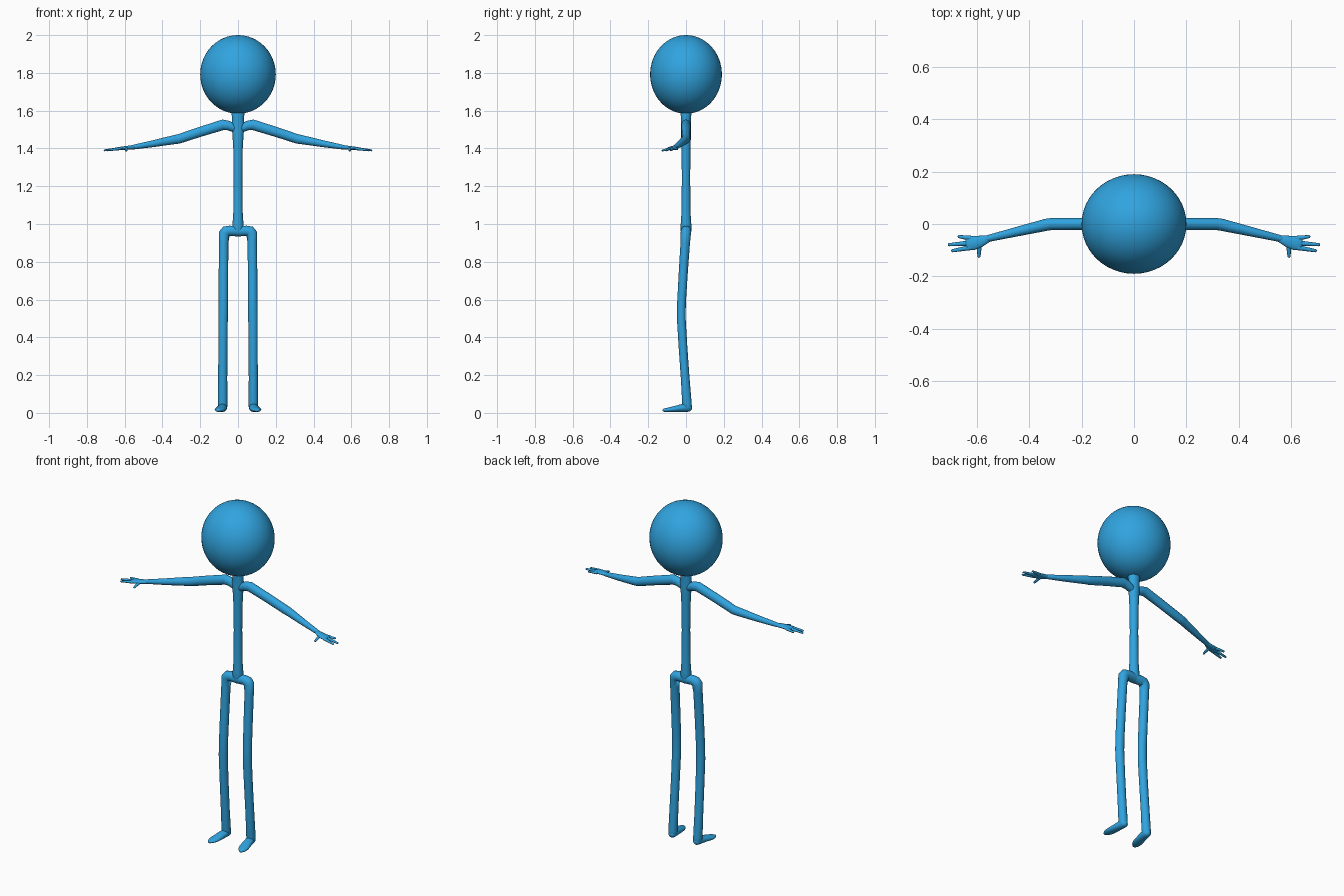
import bpy, bmesh, math
from mathutils import Vector

blue = bpy.data.materials.new("sky blue")
blue.diffuse_color = (0.03, 0.37, 0.74, 1)


def finish(name, bm, mirror):
    bmesh.ops.recalc_face_normals(bm, faces=bm.faces)
    for f in bm.faces:
        f.smooth = True
    me = bpy.data.meshes.new(name)
    bm.to_mesh(me)
    bm.free()
    me.materials.append(blue)
    ob = bpy.data.objects.new(name, me)
    bpy.context.collection.objects.link(ob)
    if mirror:
        ob.modifiers.new("mirror", 'MIRROR').use_mirror_merge = False
    return ob


def tube(name, pts, ref, mirror=True, sides=20):
    """Loft ellipses through (x, y, z, half width, half height along ref), with rounded ends."""
    ref = Vector(ref)
    P = [Vector(p[:3]) for p in pts]
    n = len(P)
    rings = []
    for i, p in enumerate(pts):
        d0 = (P[i] - P[i - 1]).normalized() if i else (P[1] - P[0]).normalized()
        d1 = (P[i + 1] - P[i]).normalized() if i < n - 1 else d0
        t = (d0 + d1).normalized()
        s = ref.cross(t).normalized()
        u = t.cross(s)
        cap = []
        if i in (0, n - 1):
            r = min(p[3], p[4])
            for a in (30, 60, 80):
                a = math.radians(a)
                cap.append((P[i] + t * r * math.sin(a) * (-1 if i == 0 else 1), math.cos(a)))
        here = [(P[i], 1.0)]
        order = cap[::-1] + here if i == 0 else here + cap
        rings += [(c, s * p[3] * k, u * p[4] * k) for c, k in order]
    bm = bmesh.new()
    loops = []
    for c, s, u in rings:
        loops.append([bm.verts.new(c + s * math.cos(2 * math.pi * j / sides)
                                   + u * math.sin(2 * math.pi * j / sides)) for j in range(sides)])
    for a, b in zip(loops, loops[1:]):
        for j in range(sides):
            k = (j + 1) % sides
            bm.faces.new((a[j], a[k], b[k], b[j]))
    bm.faces.new(loops[0][::-1])
    bm.faces.new(loops[-1])
    return finish(name, bm, mirror)


# head: slightly tall ball
bm = bmesh.new()
bmesh.ops.create_uvsphere(bm, u_segments=48, v_segments=32, radius=1)
for v in bm.verts:
    v.co = Vector((v.co.x * 0.2, v.co.y * 0.19, v.co.z * 0.208 + 1.792))
finish("head", bm, False)

# neck and torso in one slim trunk
tube("torso", [(0, 0, 0.965, 0.030, 0.028), (0, 0, 1.0, 0.029, 0.028), (0, 0, 1.06, 0.025, 0.024),
               (0, 0, 1.25, 0.023, 0.022), (0, 0, 1.40, 0.025, 0.024), (0, 0, 1.48, 0.030, 0.026),
               (0, 0, 1.52, 0.034, 0.027), (0, 0, 1.56, 0.032, 0.026), (0, 0, 1.61, 0.036, 0.032)],
     (0, 1, 0), False)

# arms
tube("arm", [(0.02, 0, 1.508, 0.022, 0.022), (0.05, 0, 1.521, 0.023, 0.025),
             (0.08, 0, 1.525, 0.024, 0.028), (0.20, 0, 1.488, 0.023, 0.026),
             (0.315, 0, 1.450, 0.023, 0.025), (0.335, -0.003, 1.447, 0.023, 0.024),
             (0.45, -0.030, 1.425, 0.018, 0.018), (0.56, -0.056, 1.406, 0.013, 0.012)],
     (0, 0, 1))

# flat palm, thumb and three fingers
tube("palm", [(0.555, -0.056, 1.406, 0.013, 0.011), (0.585, -0.066, 1.404, 0.022, 0.010),
              (0.615, -0.073, 1.401, 0.027, 0.009), (0.635, -0.076, 1.399, 0.023, 0.008)],
     (0, 0, 1))
fingers = [((0.62, -0.055, 1.400), (0.668, -0.048, 1.396)),
           ((0.63, -0.073, 1.399), (0.706, -0.079, 1.390)),
           ((0.625, -0.090, 1.399), (0.693, -0.102, 1.390)),
           ((0.590, -0.075, 1.402), (0.592, -0.124, 1.389))]
for i, (a, b) in enumerate(fingers):
    tube("thumb" if i == 3 else f"finger_{i + 1}",
         [(*a, 0.010, 0.008), (*b, 0.006, 0.005)], (0, 0, 1), sides=12)

# legs, starting at the hip bar and bending at the knee
tube("leg", [(0, 0, 0.962, 0.028, 0.027), (0.045, 0, 0.964, 0.027, 0.027),
             (0.063, 0, 0.960, 0.030, 0.028), (0.073, -0.001, 0.948, 0.030, 0.027),
             (0.076, -0.004, 0.90, 0.025, 0.025), (0.077, -0.014, 0.75, 0.025, 0.024),
             (0.078, -0.024, 0.58, 0.025, 0.023), (0.079, -0.025, 0.50, 0.025, 0.023),
             (0.080, -0.016, 0.35, 0.024, 0.023), (0.081, -0.004, 0.18, 0.024, 0.023),
             (0.081, 0.005, 0.05, 0.025, 0.025), (0.081, 0.007, 0.03, 0.024, 0.024)],
     (0, 1, 0))

# feet, turned slightly outward
tube("foot", [(0.080, 0.012, 0.026, 0.022, 0.020), (0.083, -0.012, 0.027, 0.024, 0.022),
              (0.089, -0.050, 0.022, 0.027, 0.017), (0.096, -0.085, 0.017, 0.028, 0.013),
              (0.101, -0.108, 0.015, 0.021, 0.010), (0.103, -0.117, 0.014, 0.013, 0.008)],
     (0, 0, 1))
